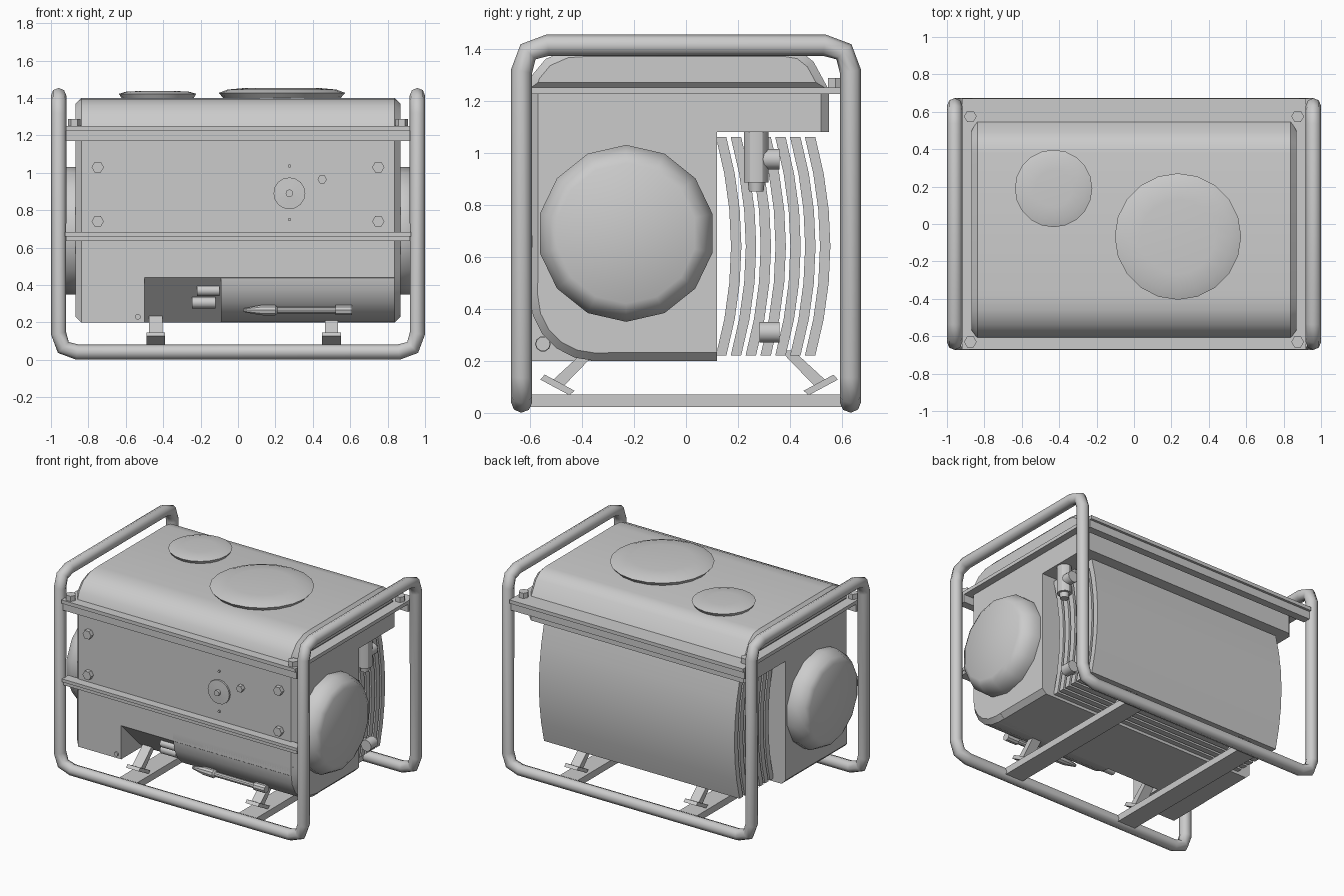
import bpy, bmesh, math
from mathutils import Vector, Matrix

if "Cube" in bpy.data.objects:
    bpy.data.objects.remove(bpy.data.objects["Cube"])


def finish(bm, name, smooth=None):
    bmesh.ops.recalc_face_normals(bm, faces=bm.faces)
    me = bpy.data.meshes.new(name)
    bm.to_mesh(me)
    bm.free()
    ob = bpy.data.objects.new(name, me)
    bpy.context.collection.objects.link(ob)
    if smooth:
        bpy.ops.object.select_all(action='DESELECT')
        ob.select_set(True)
        bpy.context.view_layer.objects.active = ob
        bpy.ops.object.shade_smooth_by_angle(angle=math.radians(smooth))
    return ob


def box(name, x, y, z):
    bm = bmesh.new()
    bmesh.ops.create_cube(bm, size=1)
    for v in bm.verts:
        v.co = [(r[0] + r[1]) / 2 + c * (r[1] - r[0]) for r, c in zip((x, y, z), v.co)]
    return finish(bm, name)


def prism(name, profile, x0, x1, bevel=0, smooth=None, keep=lambda c: True):
    """Extrude a (y, z) profile along x; bevel end edges whose midpoint passes keep."""
    bm = bmesh.new()
    a = [bm.verts.new((x0, *p)) for p in profile]
    b = [bm.verts.new((x1, *p)) for p in profile]
    n = len(a)
    ends = [bm.faces.new(a), bm.faces.new(b[::-1])]
    for i in range(n):
        bm.faces.new((a[i], b[i], b[(i + 1) % n], a[(i + 1) % n]))
    bmesh.ops.recalc_face_normals(bm, faces=bm.faces)
    if bevel:
        edges = [e for f in ends for e in f.edges if keep((e.verts[0].co + e.verts[1].co) / 2)]
        bmesh.ops.bevel(bm, geom=edges, offset=bevel, segments=1, affect='EDGES')
    return finish(bm, name, smooth)


def lathe(name, profile, origin, axis, sides=16, smooth=None, turn=0):
    """Stack rings of (radius, distance) along an axis."""
    rot = Vector(axis).to_track_quat('Z', 'Y').to_matrix().to_4x4()
    mat = Matrix.Translation(origin) @ rot
    bm = bmesh.new()
    rings = []
    for r, d in profile:
        rings.append([bm.verts.new(mat @ Vector((r * math.cos(t), r * math.sin(t), d)))
                      for t in (turn + 2 * math.pi * i / sides for i in range(sides))])
    for p, q in zip(rings, rings[1:]):
        for i in range(sides):
            j = (i + 1) % sides
            bm.faces.new((p[i], p[j], q[j], q[i]))
    bm.faces.new(rings[0])
    bm.faces.new(rings[-1])
    return finish(bm, name, smooth)


def rod(name, origin, axis, r, length, sides=12):
    return lathe(name, [(r, 0), (r, length)], origin, axis, sides, 40 if sides > 6 else None)


# Tubular frame: one closed loop with rounded corners
X, Y, T, B, R = 0.959, 0.632, 1.413, 0.041, 0.1
corners = [Vector(c) for c in ((-X, -Y, T), (-X, -Y, B), (X, -Y, B), (X, -Y, T),
                               (X, Y, T), (X, Y, B), (-X, Y, B), (-X, Y, T))]
path = []
for i, c in enumerate(corners):
    p = c + (corners[i - 1] - c).normalized() * R
    q = c + (corners[(i + 1) % 8] - c).normalized() * R
    path += [p, (p + q + 2 * c) / 4, q]
cu = bpy.data.curves.new("tube_frame", 'CURVE')
cu.dimensions = '3D'
cu.bevel_depth, cu.bevel_resolution = 0.041, 2
sp = cu.splines.new('POLY')
sp.points.add(len(path) - 1)
for pt, c in zip(sp.points, path):
    pt.co = (*c, 1)
sp.use_cyclic_u = True
sp.use_smooth = True
bpy.context.collection.objects.link(bpy.data.objects.new("tube_frame", cu))

# Cross bars and angled mounting feet
for x in (-0.44, 0.5):
    box("cross_bar", (x - 0.07, x + 0.07), (-0.63, 0.63), (0.022, 0.07))
    for s in (-1, 1):
        leg = [(0.35, 0.24), (0.40, 0.24), (0.525, 0.125), (0.49, 0.095)]
        pad = [(0.44, 0.085), (0.46, 0.068), (0.572, 0.128), (0.555, 0.147)]
        prism("mount_leg", [(s * y + 0.012, z) for y, z in leg], x - 0.035, x + 0.035)
        prism("mount_pad", [(s * y + 0.012, z) for y, z in pad], x - 0.05, x + 0.05)

# Housing with rear overhang, front lower left box and rounded lower right
F = -0.6
prism("housing", [(F, 1.23), (0.55, 1.23), (0.55, 1.08), (0.12, 1.08), (0.12, 0.2),
                  (-0.36, 0.2), (F, 0.44)], -0.868, 0.868, 0.032,
      keep=lambda c: c.y < -0.4 or c.z < 0.21 or c.y > 0.5)
prism("lower_left_box", [(F, 0.6), (F, 0.2), (-0.3, 0.2), (-0.3, 0.6)], -0.868, -0.5,
      0.03, keep=lambda c: c.x < -0.6 and (c.y < -0.5 or c.z < 0.3))
arc = [(-0.35 - 0.25 * math.cos(t), 0.45 - 0.25 * math.sin(t))
       for t in (math.pi / 2 * i / 5 for i in range(5, -1, -1))]
prism("lower_round_cover", [(-0.3, 0.5), (-0.3, 0.2)] + arc + [(F, 0.5)], -0.09, 0.868,
      0.03, 30, keep=lambda c: c.x > 0 and (c.y < -0.5 or c.z < 0.35) and c.y < -0.3001)

# Round end covers on both sides
for s in (-1, 1):
    lathe("end_cover", [(0.34, 0), (0.34, 0.06), (0.305, 0.12), (0.27, 0.14)],
          (s * 0.86, -0.23, 0.69), (s, 0, 0), 14, 35, math.pi / 2)

# Curved cooling fins at the rear
for i in range(7):
    y0 = 0.115 + 0.057 * i
    zs = [0.22 + 0.84 * k / 6 for k in range(7)]
    curve = [(y0 + 0.058 * (1 - ((z - 0.64) / 0.42) ** 2), z) for z in zs]
    prism("cooling_fin", curve + [(y + 0.04, z) for y, z in reversed(curve)], -0.77, 0.77, 0, 40)

# Tank, flange, aprons and front rail
prism("tank", [(-0.61, 1.24), (-0.59, 1.3), (-0.54, 1.36), (-0.46, 1.395), (-0.38, 1.4),
               (0.38, 1.4), (0.44, 1.39), (0.49, 1.35), (0.55, 1.24)], -0.868, 0.868, 0.03, 40)
box("flange", (-0.92, 0.92), (-0.672, 0.672), (1.225, 1.25))
for s in (-1, 1):
    box("apron", (-0.92, 0.92), sorted((s * 0.6, s * 0.655)), (1.17, 1.228))
    for y in (-0.63, 0.575):
        rod("flange_bolt", (s * 0.875, y, 1.25), (0, 0, 1), 0.034, 0.037, 6)
box("front_rail", (-0.92, 0.92), (-0.65, -0.59), (0.635, 0.66))
box("front_rail_lip", (-0.925, 0.925), (-0.66, -0.59), (0.66, 0.682))

# Domed lids on the tank
lathe("small_lid", [(0.19, 0), (0.207, 0.027), (0.17, 0.038), (0.1, 0.042)],
      (-0.43, 0.19, 1.395), (0, 0, 1), 20, 25)
lathe("large_lid", [(0.31, 0), (0.338, 0.032), (0.29, 0.05), (0.2, 0.058)],
      (0.235, -0.067, 1.395), (0, 0, 1), 20, 25)

# Front panel bolts and dial
for x in (-0.75, 0.75):
    for z in (0.74, 1.03):
        rod("panel_bolt", (x, F, z), (0, -1, 0), 0.033, 0.03, 6)
rod("small_bolt", (0.45, F, 0.965), (0, -1, 0), 0.025, 0.03, 6)
lathe("dial", [(0.085, 0), (0.085, 0.012), (0.02, 0.015), (0.02, 0.035)],
      (0.275, F, 0.89), (0, -1, 0), 16)
for z in (0.75, 1.035):
    rod("dial_mark", (0.275, F, z), (0, -1, 0), 0.009, 0.01, 6)

# Lower front lever and the two fittings in the recess
lathe("lever", [(0.01, 0), (0.028, 0.09), (0.03, 0.17), (0.018, 0.18), (0.018, 0.49),
                (0.028, 0.49), (0.028, 0.58)], (0.03, -0.55, 0.265), (1, 0, 0), 10, 30)
rod("recess_fitting", (-0.22, -0.54, 0.37), (1, 0, 0), 0.028, 0.12)
rod("recess_fitting", (-0.245, -0.5, 0.305), (1, 0, 0), 0.03, 0.125)
rod("drain_plug", (-0.535, F, 0.23), (0, -1, 0), 0.015, 0.01)

# Filter and pipe stubs beside the fins
lathe("filter", [(0.028, 0), (0.032, 0.035), (0.048, 0.035), (0.048, 0.24)],
      (0.81, 0.27, 0.85), (0, 0, 1), 12, 30)
rod("filter_outlet", (0.81, 0.27, 0.975), (0, 1, 0), 0.04, 0.09)
rod("lower_outlet", (0.81, 0.283, 0.31), (0, 1, 0), 0.04, 0.077)
rod("lower_pipe", (0.81, 0.32, 0.31), (-1, 0, 0), 0.03, 0.06)
